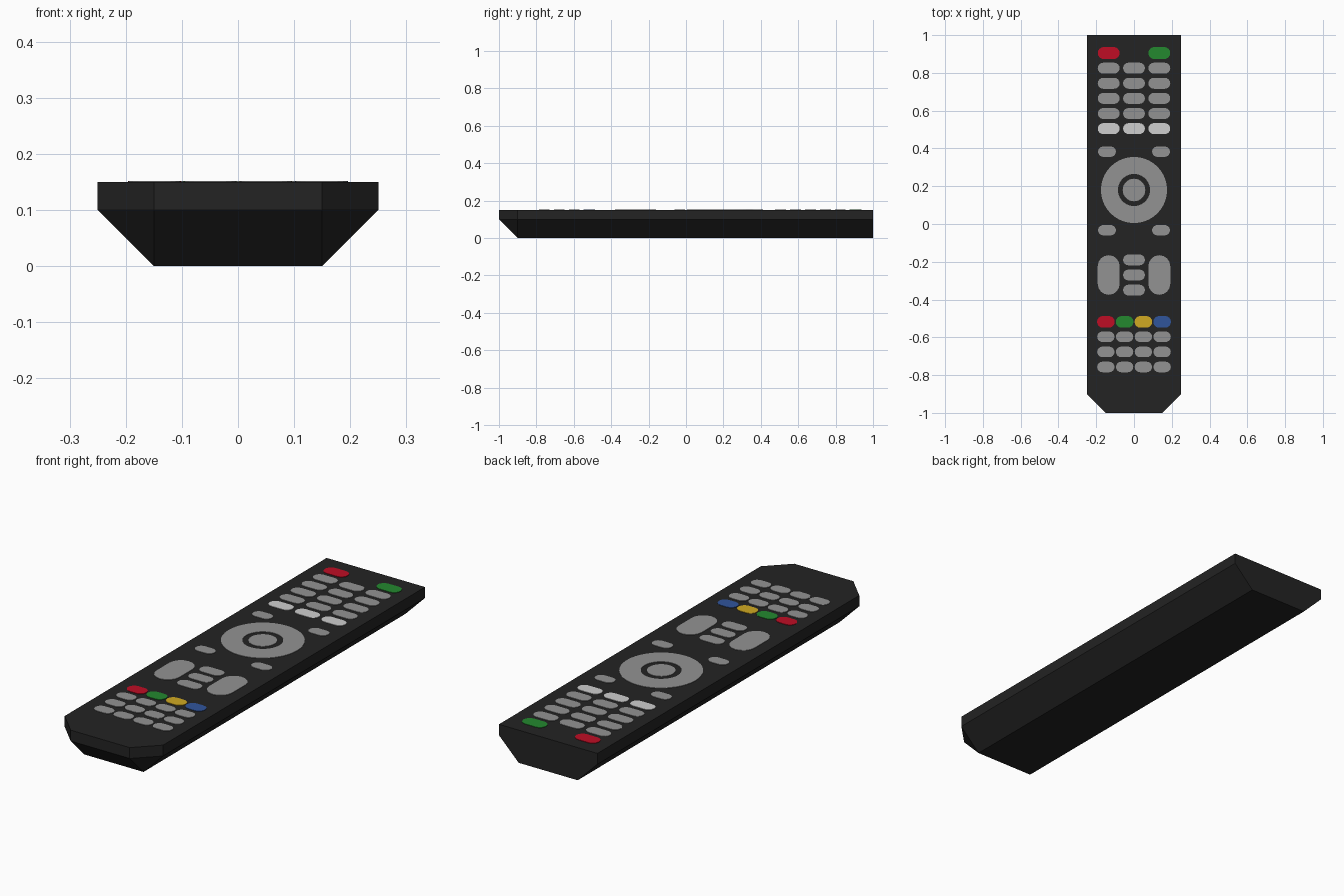
import bpy, bmesh, math

if "Cube" in bpy.data.objects:
    bpy.data.objects.remove(bpy.data.objects["Cube"])

TOP = 0.15      # height of the top face
PLATE = 0.002   # button thickness


def mat(name, r, g, b):
    m = bpy.data.materials.new(name)
    m.diffuse_color = (r, g, b, 1)
    m.use_nodes = True
    m.node_tree.nodes["Principled BSDF"].inputs["Base Color"].default_value = m.diffuse_color
    return m


BLACK = mat("black_plastic", 0.017, 0.017, 0.017)
GREY = mat("grey_rubber", 0.29, 0.29, 0.29)
WHITE = mat("light_rubber", 0.62, 0.62, 0.62)
RED = mat("red_rubber", 0.52, 0.004, 0.018)
GREEN = mat("green_rubber", 0.017, 0.25, 0.028)
YELLOW = mat("yellow_rubber", 0.64, 0.40, 0.016)
BLUE = mat("blue_rubber", 0.03, 0.09, 0.33)


def finish(bm, name, material):
    bmesh.ops.recalc_face_normals(bm, faces=bm.faces)
    me = bpy.data.meshes.new(name)
    bm.to_mesh(me)
    bm.free()
    me.materials.append(material)
    ob = bpy.data.objects.new(name, me)
    bpy.context.collection.objects.link(ob)
    return ob


def prism(name, outline, z0, z1, material):
    """Extrude a flat outline from z0 to z1."""
    bm = bmesh.new()
    face = bm.faces.new([bm.verts.new((x, y, z0)) for x, y in outline])
    ext = bmesh.ops.extrude_face_region(bm, geom=[face])
    for v in ext["geom"]:
        if isinstance(v, bmesh.types.BMVert):
            v.co.z = z1
    return finish(bm, name, material)


def button(name, x, y, w, h, material, n=8):
    """Thin pill-shaped plate, rounded on its short ends."""
    r = min(w, h) / 2
    dx, dy = w / 2 - r, h / 2 - r
    start = -math.pi / 2 if w >= h else 0
    pts = []
    for side in (1, -1):
        for i in range(n + 1):
            a = start + math.pi * i / n + (0 if side == 1 else math.pi)
            pts.append((x + side * dx + r * math.cos(a),
                        y + side * dy + r * math.sin(a)))
    return prism(name, pts, TOP - 0.001, TOP + PLATE, material)


# Body: vertical rim with clipped front corners, tapering to a narrow base
bm = bmesh.new()
rim = [(-0.25, 1), (-0.25, -0.9), (-0.15, -1), (0.15, -1), (0.25, -0.9), (0.25, 1)]
base = [(-0.15, 1), (-0.15, -0.9), (0.15, -0.9), (0.15, 1)]
for x, y in rim:
    for z in (0.1, TOP):
        bm.verts.new((x, y, z))
for x, y in base:
    bm.verts.new((x, y, 0))
bmesh.ops.convex_hull(bm, input=bm.verts)
bmesh.ops.dissolve_limit(bm, angle_limit=0.01, verts=bm.verts, edges=bm.edges)
finish(bm, "remote_body", BLACK)

COLS = (-0.134, 0, 0.134)
W, H = 0.116, 0.058

# Power row
button("red_top_button", COLS[0], 0.905, W, 0.064, RED)
button("green_top_button", COLS[2], 0.905, W, 0.064, GREEN)

# Number pad, last row in light colour
for r in range(5):
    for c, x in enumerate(COLS):
        light = r == 4
        button(f"pad_button_{r}_{c}", x, 0.825 - 0.08 * r, W, H, WHITE if light else GREY)

# Small keys around the navigation ring
for i, y in enumerate((0.383, -0.033)):
    for s in (-1, 1):
        button(f"corner_key_{i}_{'left' if s < 0 else 'right'}", s * 0.143, y, 0.095, 0.055, GREY)

# Navigation ring and centre key
N = 40
bm = bmesh.new()
loops = []
for rad in (0.085, 0.175):
    for z in (TOP - 0.001, TOP + PLATE):
        loops.append([bm.verts.new((rad * math.cos(2 * math.pi * i / N),
                                    0.18 + rad * math.sin(2 * math.pi * i / N), z))
                      for i in range(N)])
il, ih, ol, oh = loops
for a, b in ((il, ih), (ih, oh), (oh, ol), (ol, il)):
    for i in range(N):
        j = (i + 1) % N
        bm.faces.new((a[i], a[j], b[j], b[i]))
finish(bm, "navigation_ring", GREY)
button("centre_key", 0, 0.18, 0.12, 0.12, GREY, 14)

# Tall rocker keys with three middle keys
button("left_rocker", COLS[0], -0.27, W, 0.21, GREY)
button("right_rocker", COLS[2], -0.27, W, 0.21, GREY)
for i in range(3):
    button(f"middle_key_{i}", 0, -0.19 - 0.08 * i, W, H, GREY)

# Coloured row and the bottom grid
for c, m in enumerate((RED, GREEN, YELLOW, BLUE)):
    x = -0.149 + 0.0993 * c
    button(f"colour_key_{c}", x, -0.518, 0.094, 0.062, m)
    for r in range(3):
        button(f"bottom_key_{r}_{c}", x, -0.597 - 0.08 * r, 0.092, 0.056, GREY)
